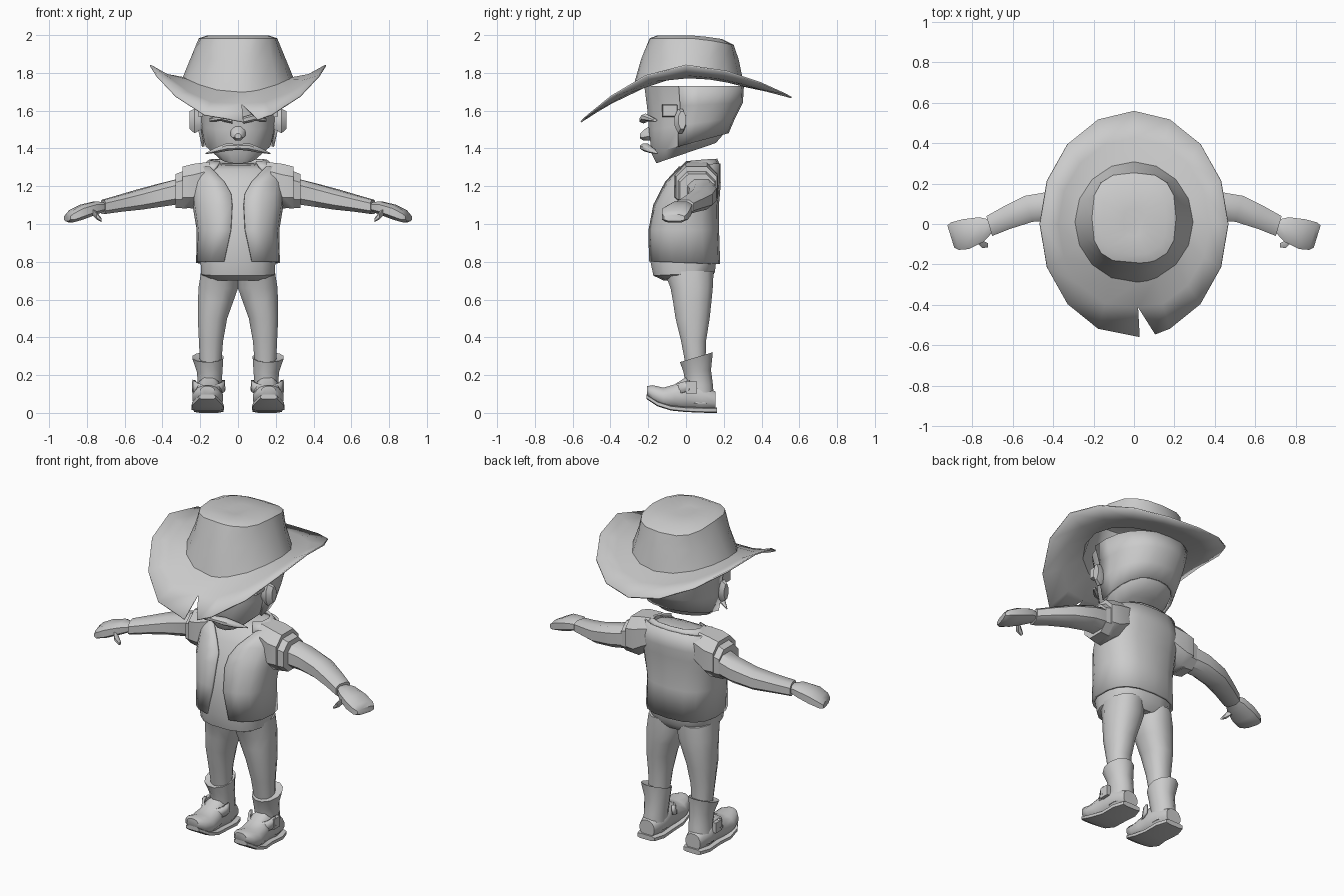
import bpy, bmesh, math
from mathutils import Vector

grey = bpy.data.materials.new("plain_grey")
grey.diffuse_color = (0.6, 0.6, 0.6, 1)


def power(v, p):
    return math.copysign(abs(v) ** (2 / p), v)


def ring(c, u, v, n=12, p=2.0, arc=None):
    """Superellipse section around c; arc=(start, end) degrees gives an open strip."""
    c, u, v = Vector(c), Vector(u), Vector(v)
    if arc:
        angles = [math.radians(arc[0] + (arc[1] - arc[0]) * i / (n - 1)) for i in range(n)]
    else:
        angles = [2 * math.pi * (i + 0.5) / n for i in range(n)]
    return [c + u * power(math.cos(a), p) + v * power(math.sin(a), p) for a in angles]


def finish(name, bm, mirror=False, thick=0, angle=40):
    bmesh.ops.remove_doubles(bm, verts=bm.verts, dist=1e-5)
    bmesh.ops.recalc_face_normals(bm, faces=bm.faces)
    me = bpy.data.meshes.new(name)
    bm.to_mesh(me)
    bm.free()
    ob = bpy.data.objects.new(name, me)
    bpy.context.collection.objects.link(ob)
    me.materials.append(grey)
    if thick:
        m = ob.modifiers.new("thickness", 'SOLIDIFY')
        m.thickness, m.offset = thick, 0
    if mirror:
        ob.modifiers.new("mirror", 'MIRROR')
    bpy.ops.object.select_all(action='DESELECT')
    ob.select_set(True)
    bpy.context.view_layer.objects.active = ob
    bpy.ops.object.shade_smooth_by_angle(angle=math.radians(angle))
    return ob


def loft(name, rings, closed=True, caps=(True, True), skip=(), **kw):
    bm = bmesh.new()
    rows = [[bm.verts.new(p) for p in r] for r in rings]
    n = len(rows[0])
    for k in range(len(rows) - 1):
        for i in range(n if closed else n - 1):
            if (k, i) not in skip:
                j = (i + 1) % n
                bm.faces.new((rows[k][i], rows[k][j], rows[k + 1][j], rows[k + 1][i]))
    if closed:
        for use, row in zip(caps, (rows[0], rows[-1])):
            if use:
                bm.faces.new(row)
    return finish(name, bm, **kw)


def flat(cx, cy, z, rx, ry, tilt=0, **kw):
    """Horizontal section, tilted along y."""
    return ring((cx, cy, z), (rx, 0, 0), (0, ry, tilt * ry), **kw)


def along_x(x, y, z, hy, hz, lean=0, **kw):
    return ring((x, y, z), (lean, hy, 0), (0, 0, hz), **kw)


def along_y(x, y, z, hx, hz, **kw):
    return ring((x, y, z), (hx, 0, 0), (0, 0, hz), **kw)


# Hat: brim, crown and dented top, with a torn notch at the front
degs = [22.5 * i for i in range(16) if i != 12]
degs[12:12] = [273.5, 283]
rows = [[] for _ in range(7)]
for d in degs:
    c, s = math.cos(math.radians(d)), math.sin(math.radians(d))
    front = s < 0
    drop = abs(s) ** 1.75
    rows[0].append((0.465 * c, 0.558 * s, 1.84 - (0.30 if front else 0.17) * drop))
    rows[1].append((0.375 * c, 0.425 * s, 1.79 - (0.17 if front else 0.085) * drop))
    rows[2].append((0.29 * c, 0.01 + 0.295 * s, 1.775 - (0.08 if front else 0.045) * s * s))
    rows[3].append((0.25 * c, 0.02 + 0.255 * s, 1.87))
    cx, sy = power(c, 2.8), power(s, 2.8)
    rows[4].append((0.205 * cx, 0.03 + 0.22 * sy, 1.98 - 0.035 * max(s, 0)))
    rows[5].append((0.16 * cx, 0.02 + 0.17 * sy, 1.995 - 0.02 * max(s, 0)))
    rows[6].append((0.05 * cx, 0.01 + 0.07 * sy, 1.985))
rows[1][12] = rows[1][13] = (0.02, -0.41, 1.635)
loft("hat", rows, skip=[(0, 12)], caps=(False, True), thick=0.008)

# Head
head = [(0.0, 1.375, 0.11, 0.16, 0.34), (0.01, 1.425, 0.175, 0.195, 0.28),
        (0.02, 1.53, 0.2, 0.22, 0.15), (0.035, 1.63, 0.21, 0.245, 0.05),
        (0.03, 1.73, 0.235, 0.255, 0)]
loft("head", [flat(0, cy, z, rx, ry, t, n=16, p=2.3) for cy, z, rx, ry, t in head])

# Hair wrapping the back of the head
loft("hair", [flat(0, cy, z, rx + 0.012, ry + 0.014, t, n=13, p=2.3, arc=(-12, 192))
              for cy, z, rx, ry, t in head[1:]], closed=False, thick=0.015)

# Ears, sideburns, nose, moustache, eyebrows
loft("ear", [along_x(0.19, -0.03, 1.545, 0.022, 0.045, n=8),
             along_x(0.23, -0.03, 1.545, 0.032, 0.07, n=8),
             along_x(0.258, -0.02, 1.55, 0.022, 0.05, n=8)], mirror=True)
loft("sideburn", [along_x(0.185, -0.085, 1.6, 0.05, 0.04, n=4, p=4),
                  along_x(0.213, -0.085, 1.6, 0.045, 0.035, n=4, p=4)], mirror=True)
loft("nose", [along_y(0, -0.18, 1.485, 0.045, 0.045, n=8),
              along_y(0, -0.225, 1.47, 0.035, 0.03, n=8),
              along_y(0, -0.243, 1.465, 0.018, 0.014, n=8)])
loft("moustache", [along_x(0, -0.22, 1.408, 0.024, 0.016, n=8),
                   along_x(0.06, -0.215, 1.407, 0.03, 0.022, n=8),
                   along_x(0.12, -0.185, 1.39, 0.022, 0.015, n=8),
                   along_x(0.172, -0.15, 1.373, 0.003, 0.003, n=8)],
     caps=(False, True), mirror=True)
loft("eyebrow", [along_x(0.03, -0.225, 1.55, 0.025, 0.018, n=6),
                 along_x(0.09, -0.215, 1.565, 0.025, 0.02, n=6),
                 along_x(0.15, -0.165, 1.55, 0.012, 0.008, n=6)], mirror=True)

# Shirt body
loft("shirt", [flat(0, cy, z, rx, ry, t, n=16, p=2.6) for cy, z, rx, ry, t in [
    (0.0, 0.70, 0.15, 0.12, 0), (-0.01, 0.735, 0.197, 0.165, 0.05),
    (-0.015, 0.81, 0.202, 0.178, 0), (-0.015, 0.97, 0.2, 0.17, 0),
    (0.0, 1.1, 0.22, 0.155, 0), (0.035, 1.22, 0.225, 0.13, 0),
    (0.06, 1.3, 0.19, 0.105, 0.1), (0.07, 1.315, 0.1, 0.06, 0.1)]])

# Open vest, cut wider at the neck and the hem
loft("vest", [flat(0, cy, z, rx, ry, t, n=17, p=2.6, arc=(-90 + g, 270 - g))
              for cy, z, rx, ry, t, g in [
    (-0.01, 0.795, 0.216, 0.184, -0.04, 14), (-0.012, 0.97, 0.212, 0.18, 0, 6),
    (0.0, 1.1, 0.234, 0.167, 0, 4), (0.018, 1.16, 0.236, 0.155, 0, 5),
    (0.035, 1.22, 0.236, 0.142, 0, 12), (0.06, 1.31, 0.2, 0.115, 0.1, 42)]],
     closed=False, thick=0.014)

# Collar
loft("collar", [flat(0, 0.06, 1.295, 0.2, 0.115, 0.1, n=11, p=2.4, arc=(-55, 235)),
                flat(0, 0.075, 1.335, 0.15, 0.085, 0.1, n=11, p=2.4, arc=(-55, 235))],
     closed=False, thick=0.012)

# Shoulder cap and short sleeve in two layers
loft("shoulder_cap", [along_x(0.15, 0.06, 1.235, 0.1, 0.1, n=8, p=2.6),
                      along_x(0.24, 0.055, 1.2, 0.122, 0.125, n=8, p=2.6),
                      along_x(0.295, 0.055, 1.195, 0.115, 0.115, n=8, p=2.6)], mirror=True)
loft("short_sleeve", [along_x(0.27, 0.055, 1.185, 0.11, 0.11, n=8, p=2.6),
                      along_x(0.33, 0.06, 1.175, 0.098, 0.095, n=8, p=2.6)], mirror=True)

# Arms
loft("arm", [along_x(x, y, z, hy, hz, lean, n=8, p=2.8) for x, y, z, hy, hz, lean in [
    (0.25, 0.07, 1.185, 0.08, 0.075, 0), (0.4, 0.09, 1.155, 0.075, 0.066, 0.01),
    (0.52, 0.075, 1.13, 0.068, 0.057, 0.02), (0.63, 0.03, 1.108, 0.057, 0.046, 0.02),
    (0.715, -0.01, 1.09, 0.052, 0.04, 0.015)]], mirror=True)

# Hands: mitten and thumb
loft("hand", [along_x(x, y, z, hy, hz, lean, n=8, p=2.8) for x, y, z, hy, hz, lean in [
    (0.71, -0.01, 1.09, 0.035, 0.025, 0.01), (0.755, -0.028, 1.085, 0.065, 0.037, 0.01),
    (0.83, -0.05, 1.062, 0.078, 0.042, 0.015), (0.885, -0.06, 1.04, 0.072, 0.034, 0.02),
    (0.905, -0.062, 1.032, 0.058, 0.018, 0.018)]], mirror=True)
loft("thumb", [along_x(0.775, -0.07, 1.075, 0.025, 0.022, n=6),
               along_x(0.75, -0.1, 1.045, 0.022, 0.02, n=6),
               along_x(0.722, -0.105, 1.02, 0.012, 0.01, n=6)], mirror=True)

# Trouser legs, overlapping at the hips
loft("trouser_leg", [flat(cx, cy, z, rx, ry, n=12, p=2.3) for cx, cy, z, rx, ry in [
    (0.145, 0.05, 0.26, 0.058, 0.055), (0.143, 0.04, 0.38, 0.066, 0.068),
    (0.135, 0.035, 0.5, 0.08, 0.093), (0.118, 0.033, 0.59, 0.096, 0.105),
    (0.105, 0.03, 0.66, 0.108, 0.115), (0.098, 0.015, 0.75, 0.1, 0.135)]], mirror=True)

# Boots: flared shaft, curled foot, sole, ankle strap and buckle
loft("boot_shaft", [flat(cx, cy, z, rx, ry, t, n=12) for cx, cy, z, rx, ry, t in [
    (0.155, 0.075, 0.05, 0.07, 0.078, 0), (0.15, 0.07, 0.15, 0.065, 0.075, 0),
    (0.15, 0.06, 0.22, 0.07, 0.075, 0.1), (0.16, 0.055, 0.295, 0.085, 0.09, 0.3),
    (0.158, 0.055, 0.288, 0.06, 0.065, 0.3)]], mirror=True)
loft("boot_foot", [along_y(x, y, z, hx, hz, n=12, p=2.2) for x, y, z, hx, hz in [
    (0.155, 0.155, 0.065, 0.05, 0.05), (0.155, 0.08, 0.08, 0.074, 0.07),
    (0.155, 0.0, 0.1, 0.07, 0.092), (0.158, -0.06, 0.085, 0.078, 0.068),
    (0.16, -0.12, 0.08, 0.084, 0.055), (0.162, -0.175, 0.1, 0.07, 0.048),
    (0.162, -0.207, 0.118, 0.038, 0.024)]], mirror=True)
loft("boot_sole", [along_y(x, y, z, hx, hz, n=8, p=4) for x, y, z, hx, hz in [
    (0.155, 0.165, 0.015, 0.06, 0.015), (0.155, 0.1, 0.015, 0.082, 0.015),
    (0.155, 0.0, 0.018, 0.078, 0.014), (0.16, -0.08, 0.026, 0.09, 0.014),
    (0.162, -0.15, 0.048, 0.084, 0.014), (0.162, -0.208, 0.085, 0.045, 0.013)]], mirror=True)
loft("ankle_strap", [flat(0.155, 0.02, z, rx, ry, 0.35, n=10, arc=(-180, 0))
                     for z, rx, ry in [(0.12, 0.082, 0.085), (0.175, 0.078, 0.075)]],
     closed=False, thick=0.014, mirror=True)
loft("strap_buckle", [along_x(0.22, 0.03, 0.135, 0.035, 0.037, n=4, p=4),
                      along_x(0.243, 0.03, 0.135, 0.035, 0.037, n=4, p=4)], mirror=True)
